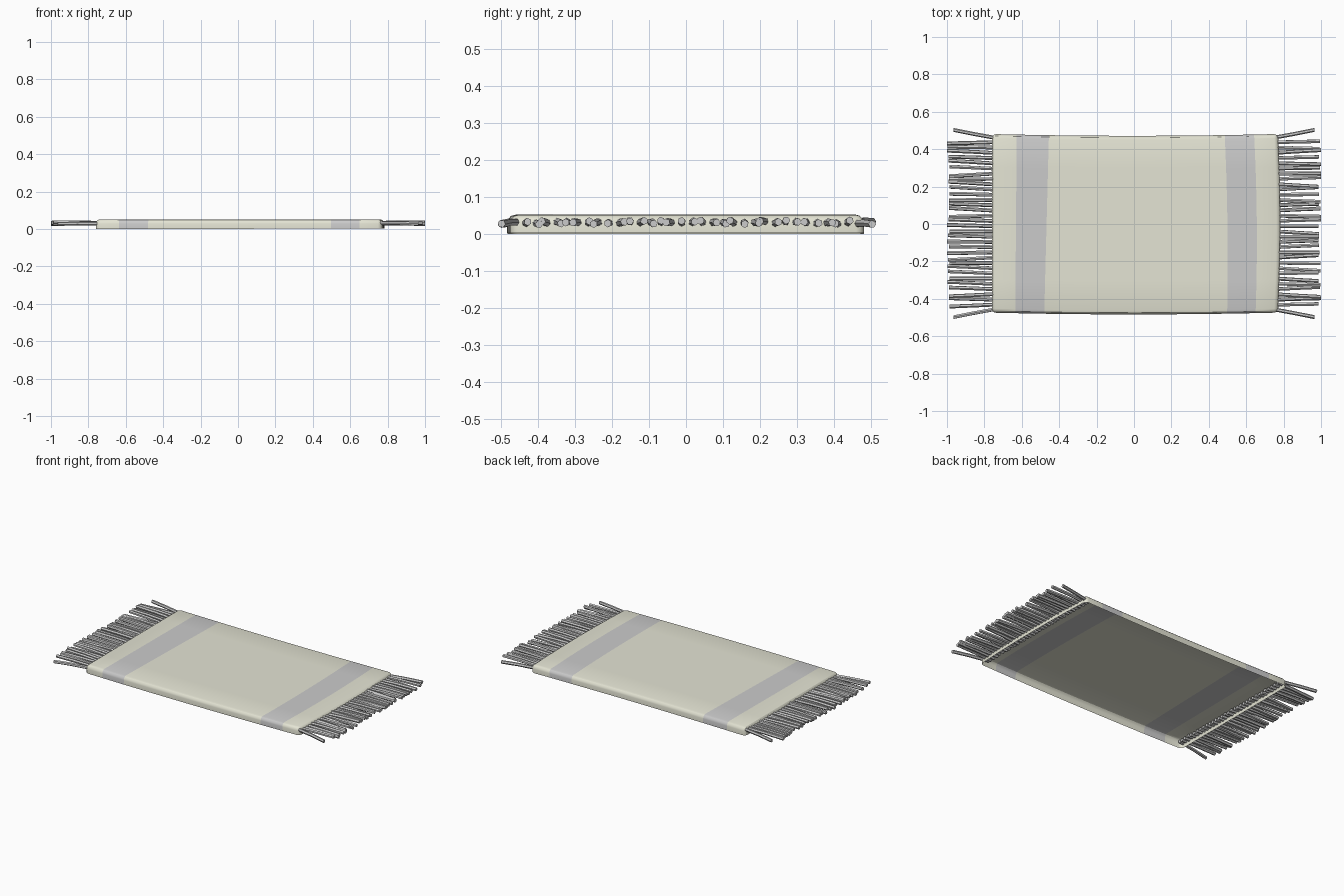
import bpy, bmesh, random
from mathutils import Vector, Matrix

if "Cube" in bpy.data.objects:
    bpy.data.objects.remove(bpy.data.objects["Cube"])

random.seed(4)


def material(name, rgb):
    m = bpy.data.materials.new(name)
    m.diffuse_color = (*rgb, 1)
    m.use_nodes = True
    m.node_tree.nodes["Principled BSDF"].inputs["Base Color"].default_value = m.diffuse_color
    return m


def add_object(name, bm, mats=()):
    me = bpy.data.meshes.new(name)
    bm.to_mesh(me)
    bm.free()
    ob = bpy.data.objects.new(name, me)
    bpy.context.collection.objects.link(ob)
    for m in mats:
        me.materials.append(m)
    bpy.ops.object.select_all(action='DESELECT')
    ob.select_set(True)
    bpy.context.view_layer.objects.active = ob
    bpy.ops.object.shade_smooth_by_angle()
    return ob


def cut(bm, co, no):
    geom = bm.verts[:] + bm.edges[:] + bm.faces[:]
    bmesh.ops.bisect_plane(bm, geom=geom, dist=1e-6, plane_co=co, plane_no=no)


# Rug cloth: rounded slab, open underneath
bm = bmesh.new()
bmesh.ops.create_cube(bm, size=1, matrix=Matrix.Translation((0.005, 0, 0.026))
                      @ Matrix.Diagonal((1.53, 0.955, 0.048, 1)))
bmesh.ops.delete(bm, geom=[f for f in bm.faces if f.normal.z < -0.5], context='FACES_ONLY')
bmesh.ops.bevel(bm, geom=[e for e in bm.edges if len(e.link_faces) == 2],
                offset=0.022, segments=3, profile=0.5, affect='EDGES')

# Stripe borders, slightly skewed: x at the front edge and at the back edge
borders = [(-0.635, -0.627), (-0.48, -0.455), (0.498, 0.485), (0.65, 0.642)]
for a, b in borders:
    cut(bm, ((a + b) / 2, 0, 0), (0.96, -(b - a), 0))
for x in (-0.3, -0.15, 0, 0.17, 0.34):
    cut(bm, (x, 0, 0), (1, 0, 0))
for y in (-0.3, -0.15, 0, 0.15, 0.3):
    cut(bm, (0, y, 0), (0, 1, 0))

# Stripe colour by position
for f in bm.faces:
    c = f.calc_center_median()
    at = [a + (b - a) * (c.y / 0.96 + 0.5) for a, b in borders]
    f.material_index = int(at[0] < c.x < at[1] or at[2] < c.x < at[3])

# Gentle uneven lie of the cloth
for v in bm.verts:
    x, y, z = v.co
    if x > 0:
        v.co.x += 0.013 * (1 - (y / 0.48) ** 2) * x / 0.77
    v.co.y += 0.004 - 0.01 * (1 - (x / 0.78) ** 2)
    v.co.z = z * (1.05 - 0.05 * x) + 0.002 * x
low = min(v.co.z for v in bm.verts)
for v in bm.verts:
    v.co.z -= low
add_object("rug_cloth", bm, (material("cream", (0.78, 0.78, 0.66)),
                             material("stripe_grey", (0.66, 0.66, 0.68))))


# One fringe strand: a thin six-sided tube through a few points
def strand(bm, points, r):
    rings = []
    side = Vector((0, 1, 0))
    up = Vector((0, 0, 1))
    turn = random.uniform(0, 1)
    for p in points:
        ring = []
        for k in range(6):
            q = Matrix.Rotation(turn + k * 1.0472, 3, 'X') @ side
            ring.append(bm.verts.new(p + r * (side * q.y + up * q.z)))
        rings.append(ring)
    for a, b in zip(rings, rings[1:]):
        for k in range(6):
            bm.faces.new((a[k], a[(k + 1) % 6], b[(k + 1) % 6], b[k]))
    bm.faces.new(rings[0])
    bm.faces.new(rings[-1])
    return rings


# Fringe at both ends
N = 34
for name, s in (("left_fringe", -1), ("right_fringe", 1)):
    bm = bmesh.new()
    for i in range(N):
        y = -0.46 + 0.925 * i / (N - 1)
        edge = i in (0, N - 1)
        spread = 0.038 * (1 if y > 0 else -1) if edge else random.uniform(-0.014, 0.014)
        tip = 0.965 if edge else random.uniform(0.985, 1.0)
        z0, z1 = random.uniform(0.027, 0.033), random.uniform(0.026, 0.037)
        pts = [Vector((s * 0.725, y - spread * 0.2, z0)),
               Vector((s * 0.86, y + spread * 0.45, (z0 + z1) / 2 + 0.002)),
               Vector((s * tip, y + spread, z1))]
        strand(bm, pts, 0.0105)
    bmesh.ops.recalc_face_normals(bm, faces=bm.faces[:])
    add_object(name, bm)
